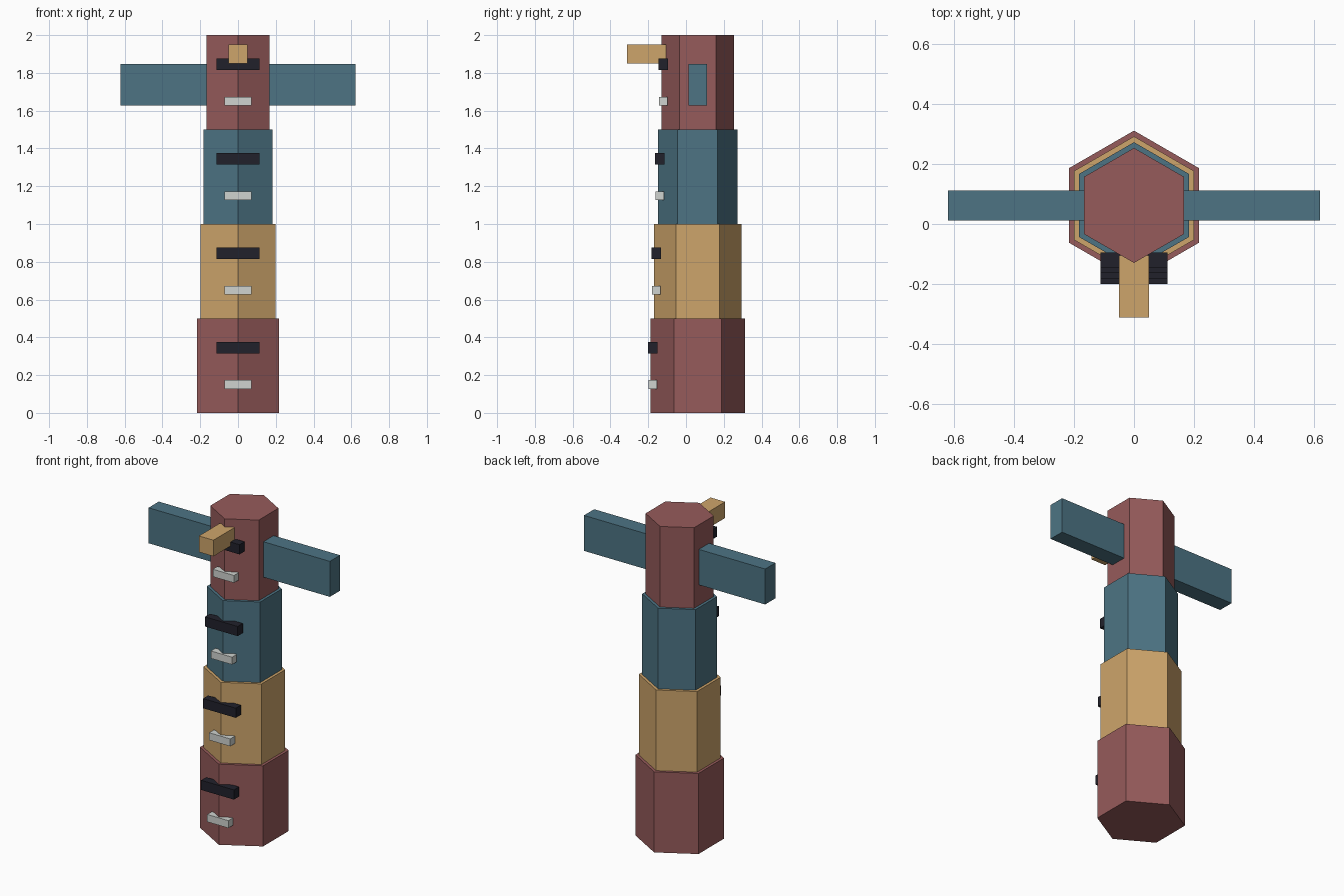
import bpy
import math

cube = bpy.data.objects.get("Cube")
if cube:
    bpy.data.objects.remove(cube, do_unlink=True)


def material(name, rgb):
    linear = [((c / 255 + 0.055) / 1.055) ** 2.4 for c in rgb] + [1.0]
    mat = bpy.data.materials.new(name)
    mat.use_nodes = True
    mat.diffuse_color = linear
    mat.node_tree.nodes["Principled BSDF"].inputs["Base Color"].default_value = linear
    return mat


red = material("dusty_red", (150, 91, 91))
gold = material("sandy_gold", (206, 165, 107))
blue = material("slate_blue", (77, 116, 132))
dark = material("near_black", (33, 33, 43))
pale = material("pale_grey", (208, 212, 208))


def finish(name, mat):
    obj = bpy.context.object
    obj.name = name
    obj.data.materials.append(mat)
    return obj


def box(name, mat, center, size):
    bpy.ops.mesh.primitive_cube_add(size=1, location=center)
    obj = finish(name, mat)
    obj.scale = size
    bpy.ops.object.transform_apply(location=False, rotation=False, scale=True)
    return obj


POLE_Y = 0.062
TIER = 0.5

# Stacked hexagonal tiers, each with a brow bar and a mouth bar on the front ridge
for i, mat in enumerate((red, gold, blue, red)):
    radius = 0.25 - 0.0193 * i
    base = TIER * i
    bpy.ops.mesh.primitive_cylinder_add(
        vertices=6, radius=radius, depth=TIER, location=(0, POLE_Y, base + TIER / 2))
    finish(f"tier_{i + 1}", mat)
    face_y = POLE_Y - 0.95 * radius
    box(f"eye_bar_{i + 1}", dark, (0, face_y, base + 0.345), (0.225, 0.05, 0.06))
    box(f"mouth_bar_{i + 1}", pale, (0, face_y, base + 0.15), (0.145, 0.046, 0.046))

# Wings crossing the top tier, and the beak
box("wings", blue, (0, POLE_Y, 1.738), (1.244, 0.1, 0.22))
box("beak", gold, (0, -0.209, 1.9), (0.1, 0.206, 0.1))
